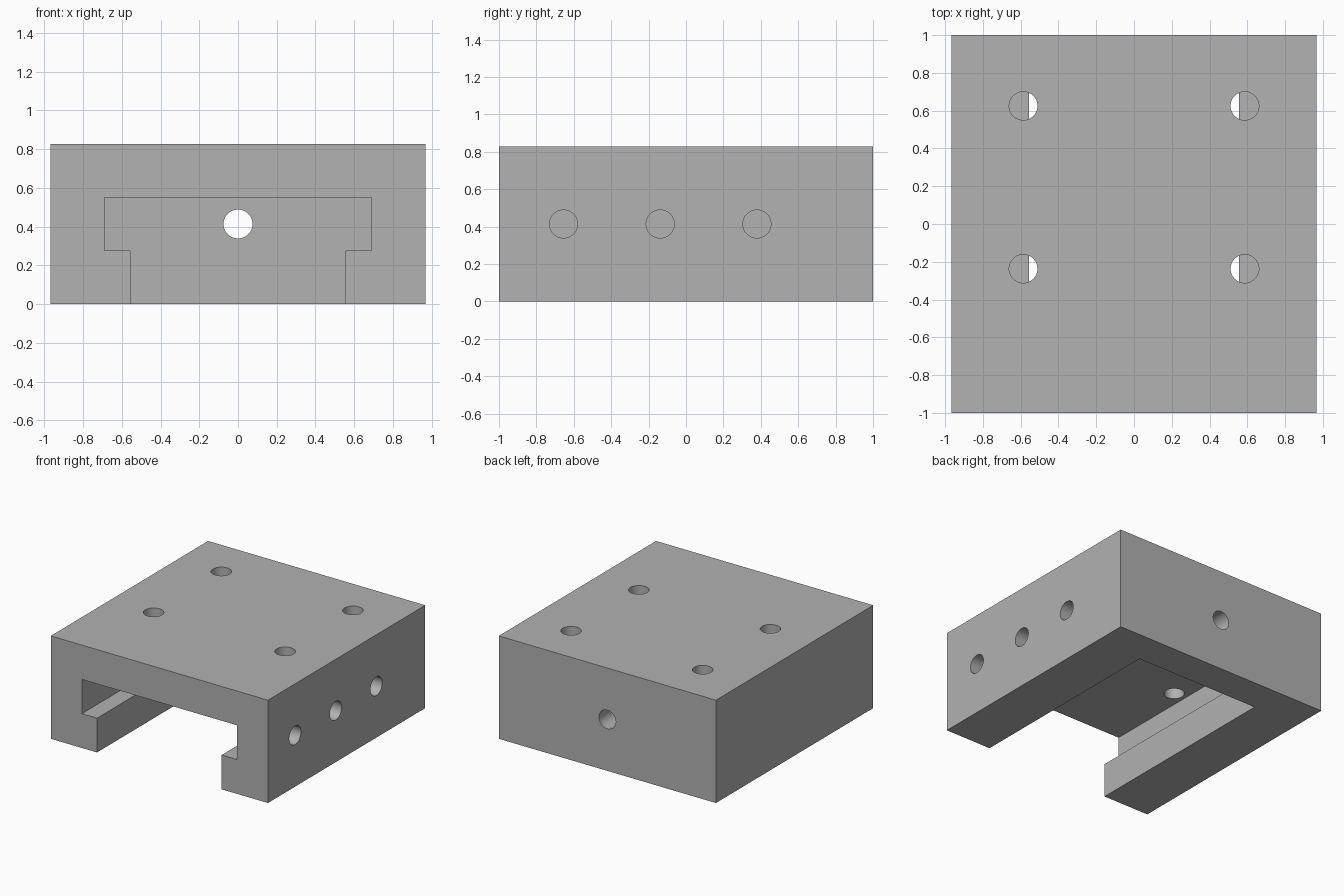
import bpy
import bmesh
import math
from mathutils import Matrix, Vector

if "Cube" in bpy.data.objects:
    bpy.data.objects.remove(bpy.data.objects["Cube"], do_unlink=True)

HALF_X, HALF_Y, HEIGHT = 0.967, 1.0, 0.828
SLOT_X, LIP_X = 0.69, 0.555
LEDGE_Z, ROOF_Z, BACK_Y = 0.276, 0.552, 0.724
HOLE_R, HOLE_Z = 0.075, 0.414

grey = bpy.data.materials.new("plain grey")
grey.use_nodes = True
colour = (0.445, 0.445, 0.445, 1)
grey.diffuse_color = colour
grey.node_tree.nodes["Principled BSDF"].inputs["Base Color"].default_value = colour


def finish(name, bm):
    bmesh.ops.recalc_face_normals(bm, faces=bm.faces)
    mesh = bpy.data.meshes.new(name)
    bm.to_mesh(mesh)
    bm.free()
    mesh.materials.append(grey)
    obj = bpy.data.objects.new(name, mesh)
    bpy.context.collection.objects.link(obj)
    return obj


def extrude_y(name, profile, y0, y1):
    """Solid from an x-z outline pushed along y."""
    bm = bmesh.new()
    face = bm.faces.new([bm.verts.new((x, y0, z)) for x, z in profile])
    out = bmesh.ops.extrude_face_region(bm, geom=[face])
    moved = [v for v in out["geom"] if isinstance(v, bmesh.types.BMVert)]
    bmesh.ops.translate(bm, verts=moved, vec=(0, y1 - y0, 0))
    return finish(name, bm)


def add_drill(bm, centre, axis, length):
    turn = Vector(axis).to_track_quat("Z", "Y").to_matrix().to_4x4()
    bmesh.ops.create_cone(bm, cap_ends=True, segments=48, radius1=HOLE_R,
                          radius2=HOLE_R, depth=length,
                          matrix=Matrix.Translation(centre) @ turn)


def cut(body, cutter):
    cutter.hide_render = True
    mod = body.modifiers.new("cut", "BOOLEAN")
    mod.operation = "DIFFERENCE"
    mod.solver = "EXACT"
    mod.object = cutter
    bpy.context.view_layer.objects.active = body
    bpy.ops.object.modifier_apply(modifier=mod.name)
    bpy.data.objects.remove(cutter, do_unlink=True)


# Solid block
body = extrude_y("slotted_block",
                 [(-HALF_X, 0), (HALF_X, 0), (HALF_X, HEIGHT), (-HALF_X, HEIGHT)],
                 -HALF_Y, HALF_Y)

# T-shaped channel, open at the front and bottom, closed by the back wall
right = [(LIP_X, -0.2), (LIP_X, LEDGE_Z), (SLOT_X, LEDGE_Z), (SLOT_X, ROOF_Z)]
left = [(-x, z) for x, z in reversed(right)]
cut(body, extrude_y("channel_cutter", right + left, -1.2, BACK_Y))

# Bolt holes: four in the roof, three in the +x wall, one in the back wall
drills = bmesh.new()
for x in (-0.586, 0.586):
    for y in (-0.237, 0.625):
        add_drill(drills, (x, y, HEIGHT), (0, 0, 1), 0.7)
for y in (-0.655, -0.138, 0.379):
    add_drill(drills, (HALF_X, y, HOLE_Z), (1, 0, 0), 0.7)
add_drill(drills, (0, HALF_Y, HOLE_Z), (0, 1, 0), 0.7)
cut(body, finish("hole_cutter", drills))

# Smooth hole walls, crisp block edges
bpy.ops.object.select_all(action="DESELECT")
body.select_set(True)
bpy.context.view_layer.objects.active = body
bpy.ops.object.shade_smooth_by_angle(angle=math.radians(30))
